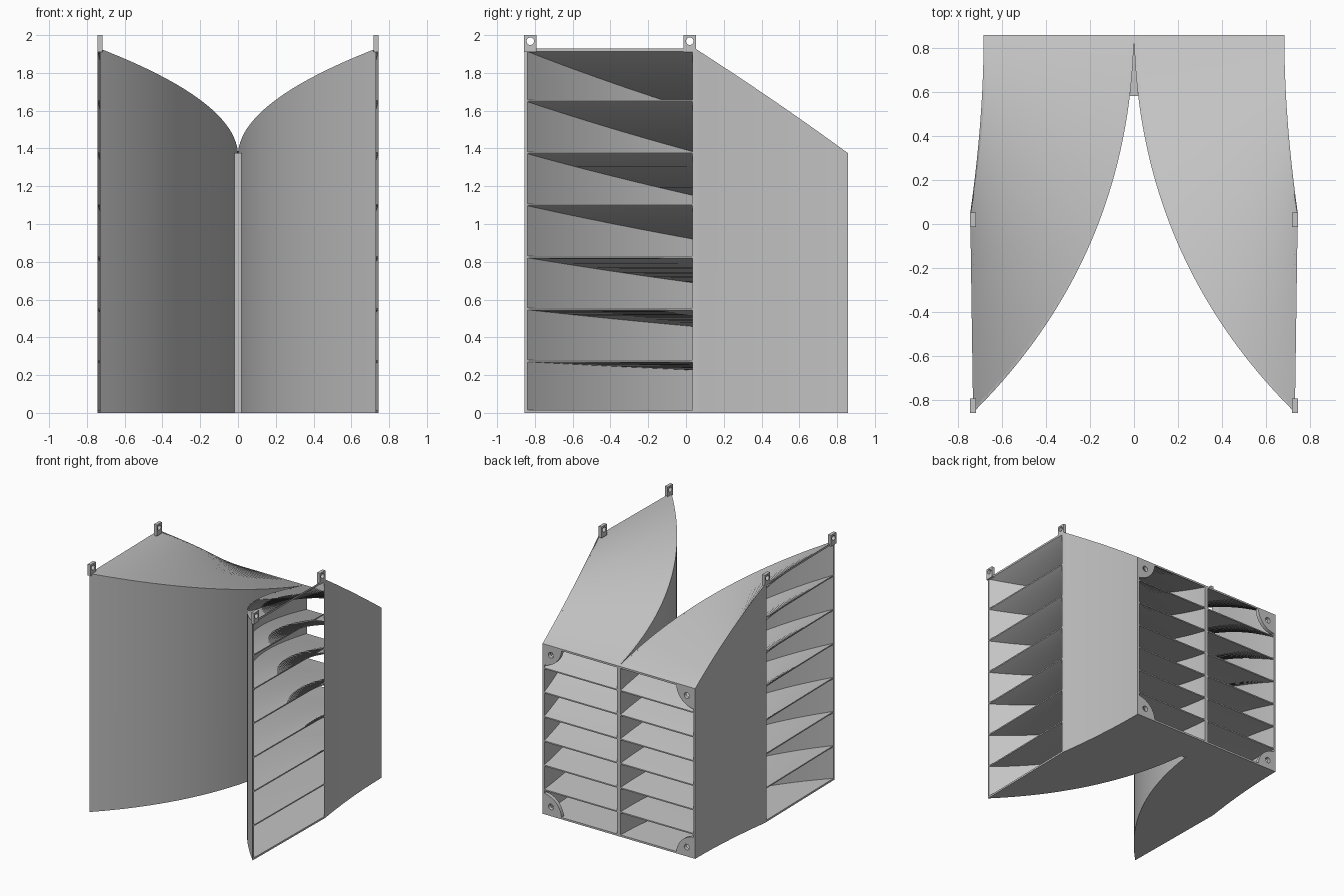
import bpy
from math import cos, sin, pi, radians
from mathutils import Vector, Matrix

cube = bpy.data.objects.get("Cube")
if cube:
    bpy.data.objects.remove(cube, do_unlink=True)

grey = bpy.data.materials.new("light grey")
grey.use_nodes = True
grey.diffuse_color = (0.55, 0.55, 0.55, 1)
grey.node_tree.nodes["Principled BSDF"].inputs["Base Color"].default_value = (0.55, 0.55, 0.55, 1)

STEPS, TIERS, WALL, LOUVRE = 40, 7, 0.015, 0.01
BACK_H, SIDE_H, BACK_Y = 1.375, 1.928, 0.857


def bezier(a, b, c, t):
    return Vector(a) * (1 - t) ** 2 + Vector(b) * 2 * t * (1 - t) + Vector(c) * t * t


def inner(t):
    return bezier((0, BACK_Y), (0.02, -0.15), (0.73, -0.855), t)


def outer(t):
    return bezier((0.682, BACK_Y), (0.682, 0.48), (0.743, 0.05), t)


def height(t):
    return BACK_H + (SIDE_H - BACK_H) * t


def finish(obj, mirror=True):
    obj.data.materials.clear()
    obj.data.materials.append(grey)
    bpy.ops.object.select_all(action='DESELECT')
    obj.select_set(True)
    bpy.context.view_layer.objects.active = obj
    bpy.ops.object.shade_smooth_by_angle(angle=radians(30))
    if mirror:
        obj.modifiers.new("Mirror", 'MIRROR').use_mirror_merge = False


def mesh_object(name, verts, faces):
    mesh = bpy.data.meshes.new(name)
    mesh.from_pydata(verts, [], faces)
    obj = bpy.data.objects.new(name, mesh)
    bpy.context.collection.objects.link(obj)
    return obj


def sweep(name, section):
    """Solid swept along the duct; section(t) gives four corners."""
    verts = [p for i in range(STEPS + 1) for p in section(i / STEPS)]
    faces = [(4 * i + j, 4 * i + 4 + j, 4 * i + 4 + (j + 1) % 4, 4 * i + (j + 1) % 4)
             for i in range(STEPS) for j in range(4)]
    end = 4 * STEPS
    faces += [(0, 1, 2, 3), (end + 3, end + 2, end + 1, end)]
    finish(mesh_object(name, verts, faces))


def sheet(name, level, thick):
    """Horizontal ruled sheet whose top is level(t)."""
    def section(t):
        a, b, z = inner(t), outer(t), level(t)
        return [(*a, z), (*a, z - thick), (*b, z - thick), (*b, z)]
    sweep(name, section)


def wall(name, rail, other):
    """Upright wall on one rail, thickened toward the other."""
    def section(t):
        a = rail(t)
        b = a + (other(t) - a).normalized() * WALL
        return [(*a, 0), (*b, 0), (*b, height(t)), (*a, height(t))]
    sweep(name, section)


def drilled_plate(name, outline, hole, radius, thick, matrix):
    """Flat plate with a round hole, laid out in 2D and then placed."""
    curve = bpy.data.curves.new(name, 'CURVE')
    curve.dimensions, curve.fill_mode, curve.extrude = '2D', 'BOTH', thick / 2
    ring = [(hole[0] + radius * cos(k * pi / 12), hole[1] + radius * sin(k * pi / 12))
            for k in range(24)]
    for pts in (outline, ring):
        spline = curve.splines.new('POLY')
        spline.points.add(len(pts) - 1)
        for p, (x, y) in zip(spline.points, pts):
            p.co = (x, y, 0, 1)
        spline.use_cyclic_u = True
    obj = bpy.data.objects.new(name, curve)
    bpy.context.collection.objects.link(obj)
    bpy.ops.object.select_all(action='DESELECT')
    obj.select_set(True)
    bpy.context.view_layer.objects.active = obj
    bpy.ops.object.convert(target='MESH')
    obj = bpy.context.object
    obj.data.transform(matrix)
    if matrix.determinant() < 0:
        obj.data.flip_normals()
    finish(obj)


def frame(a, b, c, origin):
    m = Matrix((a, b, c)).transposed().to_4x4()
    m.translation = origin
    return m


# Duct shell
sheet("floor", lambda t: WALL, WALL)
sheet("roof", height, WALL)
wall("inner_wall", inner, outer)
wall("outer_wall", outer, inner)

# Louvres dividing the duct into tiers
for k in range(1, TIERS):
    sheet(f"louvre_{k}", lambda t, k=k: height(t) * k / TIERS + LOUVRE / 2, LOUVRE)

# Wedge filling the narrow gap between the two inner walls
wedge = [(-0.018, 0.58), (0.018, 0.58), (0, 0.85)]
post = mesh_object("centre_post", [(x, y, z) for z in (0, BACK_H) for x, y in wedge],
                   [(2, 1, 0), (3, 4, 5), (0, 1, 4, 3), (1, 2, 5, 4), (2, 0, 3, 5)])
finish(post, mirror=False)

# Quarter-round mounting flanges in the back corners
quarter = [(0, 0)] + [(0.17 * cos(k * pi / 32), 0.17 * sin(k * pi / 32)) for k in range(17)]
for name, z, up in (("lower_flange", 0, 1), ("upper_flange", BACK_H, -1)):
    drilled_plate(name, quarter, (0.075, 0.075), 0.023, 0.03,
                  frame((-1, 0, 0), (0, 0, up), (0, 1, 0), (0.682, BACK_Y - 0.015, z)))

# Hanging lugs on top of the side openings
lug = [(-0.033, 0), (0.033, 0), (0.033, 0.09), (-0.033, 0.09)]
for name, y in (("front_lug", -0.824), ("rear_lug", 0.02)):
    drilled_plate(name, lug, (0, 0.058), 0.02, 0.026,
                  frame((0, 1, 0), (0, 0, 1), (1, 0, 0), (0.73, y, 1.91)))
